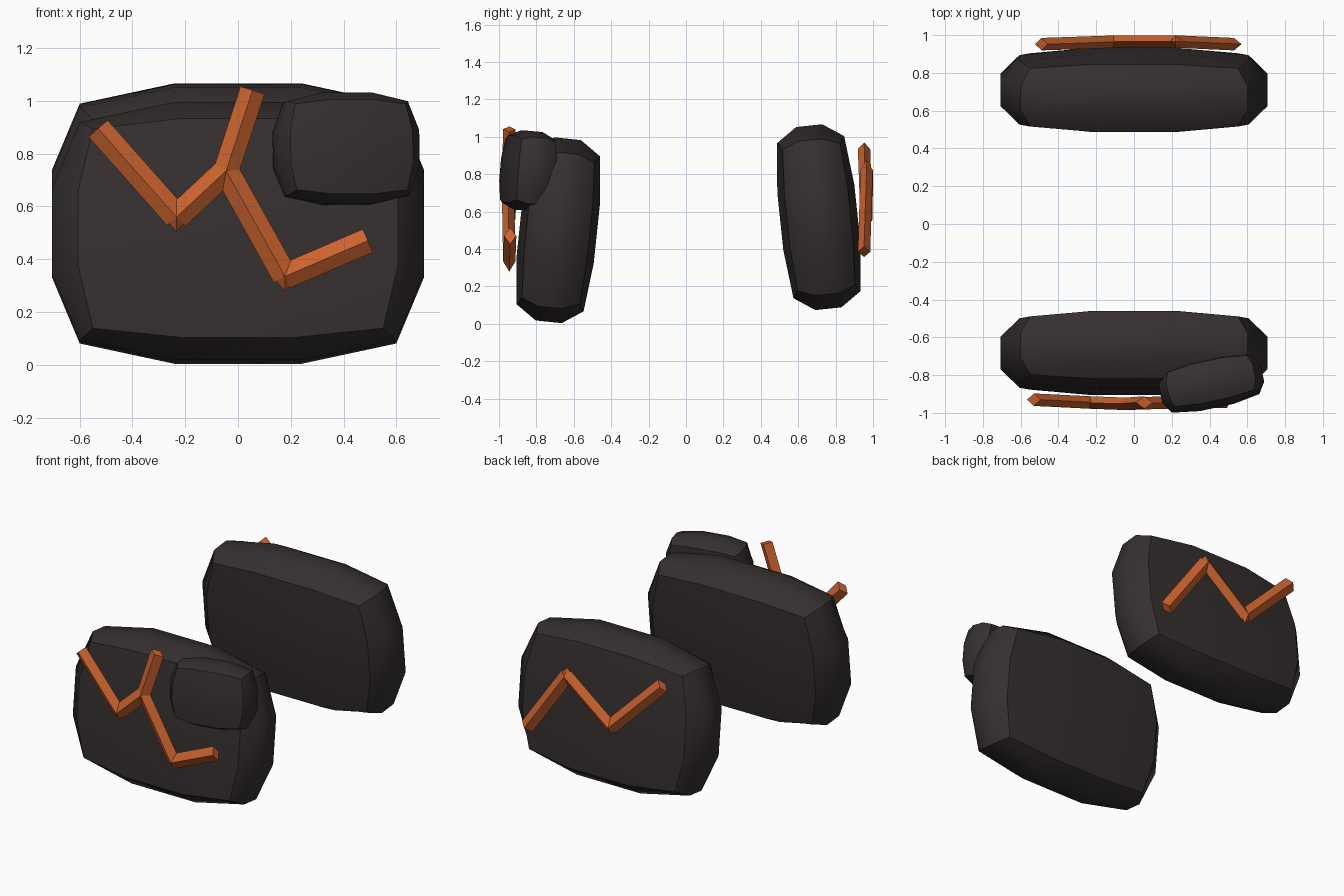
import bpy, bmesh, math
from mathutils import Vector, Matrix

if "Cube" in bpy.data.objects:
    bpy.data.objects.remove(bpy.data.objects["Cube"])


def material(name, rgb):
    m = bpy.data.materials.new(name)
    m.diffuse_color = (*rgb, 1)
    m.use_nodes = True
    m.node_tree.nodes["Principled BSDF"].inputs["Base Color"].default_value = m.diffuse_color
    return m


STONE = material("dark stone", (0.036, 0.028, 0.028))
ORANGE = material("glowing orange", (0.60, 0.125, 0.028))

# Rounded block: half sizes (x, y, z) by which axes lie on the outer layer
SHAPE = {
    (1, 1, 1): (0.55, 0.155, 0.38),    # corners
    (0, 1, 1): (0.22, 0.18, 0.417),    # edges along x
    (1, 0, 1): (0.60, 0.065, 0.415),   # edges along y
    (1, 1, 0): (0.607, 0.17, 0.14),    # edges along z
    (0, 1, 0): (0.235, 0.207, 0.155),  # front and back
    (0, 0, 1): (0.24, 0.07, 0.492),    # top and bottom
    (1, 0, 0): (0.706, 0.07, 0.16),    # sides
}


def finish(bm, name, mat):
    bmesh.ops.recalc_face_normals(bm, faces=bm.faces)
    me = bpy.data.meshes.new(name)
    bm.to_mesh(me)
    bm.free()
    me.materials.append(mat)
    ob = bpy.data.objects.new(name, me)
    bpy.context.collection.objects.link(ob)
    return ob


def rounded_stone(name, center, tilt, yaw=0, scale=(1, 1, 1)):
    bm = bmesh.new()
    verts = {}

    def vert(key):
        if key not in verts:
            half = SHAPE[tuple(int(abs(k) == 3) for k in key)]
            verts[key] = bm.verts.new([math.copysign(h * s, k) for h, s, k in zip(half, scale, key)])
        return verts[key]

    # 3 x 3 grid on each of the six sides
    steps = (-3, -1, 1, 3)
    for axis in range(3):
        for side in (-3, 3):
            for i in range(3):
                for j in range(3):
                    quad = []
                    for a, b in ((i, j), (i + 1, j), (i + 1, j + 1), (i, j + 1)):
                        key = [steps[a], steps[b]]
                        key.insert(axis, side)
                        quad.append(vert(tuple(key)))
                    bm.faces.new(quad).smooth = True
    # Keep the twelve block edges crisp
    outer = {v for k, v in verts.items() if sum(abs(c) == 3 for c in k) >= 2}
    for e in bm.edges:
        if all(v in outer for v in e.verts):
            e.smooth = False
    bm.transform(Matrix.Translation(center) @ Matrix.Rotation(math.radians(yaw), 4, 'Z')
                 @ Matrix.Rotation(math.radians(tilt), 4, 'X'))
    return finish(bm, name, STONE)


def crack(name, paths, joints, width=0.048, depth=0.033):
    bm = bmesh.new()
    # Diamond-section bars
    for path in paths:
        for a, b in zip(path, path[1:]):
            a, b = Vector(a), Vector(b)
            d = (b - a).normalized()
            side = d.cross(Vector((0, 1, 0))).normalized()
            front = side.cross(d)
            offs = (side * width, front * depth, -side * width, -front * depth)
            ends = [[bm.verts.new(p + o) for o in offs] for p in (a, b)]
            for k in range(4):
                n = (k + 1) % 4
                bm.faces.new((ends[0][k], ends[0][n], ends[1][n], ends[1][k]))
            bm.faces.new(ends[0])
            bm.faces.new(ends[1][::-1])
    # Pointed knots where bars meet
    for j in joints:
        m = Matrix.Translation(j) @ Matrix.Diagonal((0.05, 0.034, 0.056, 1))
        tips = [bm.verts.new(m @ Vector(c)) for c in
                ((1, 0, 0), (0, 1, 0), (-1, 0, 0), (0, -1, 0), (0, 0, 1), (0, 0, -1))]
        for k in range(4):
            n = (k + 1) % 4
            bm.faces.new((tips[k], tips[n], tips[4]))
            bm.faces.new((tips[n], tips[k], tips[5]))
    return finish(bm, name, ORANGE)


# Stones
rounded_stone("front_slab", (0, -0.683, 0.50), -6)
rounded_stone("back_slab", (0, 0.71, 0.57), 6)
rounded_stone("small_stone", (0.41, -0.845, 0.818), -5, 12, (0.39, 0.6, 0.43))

# Front crack with one upward branch
f1, f2, f3 = (-0.233, -0.945, 0.56), (-0.045, -0.952, 0.735), (0.178, -0.945, 0.335)
crack("front_crack",
      [[(-0.53, -0.93, 0.895), f1, f2, f3, (0.492, -0.94, 0.47)], [f2, (0.055, -0.945, 1.04)]],
      [f1, f2, f3])

# Back crack
b1, b2 = (0.22, 0.966, 0.82), (-0.11, 0.965, 0.56)
crack("back_crack", [[(0.53, 0.952, 0.385), b1, b2, (-0.49, 0.952, 0.935)]], [b1, b2])
